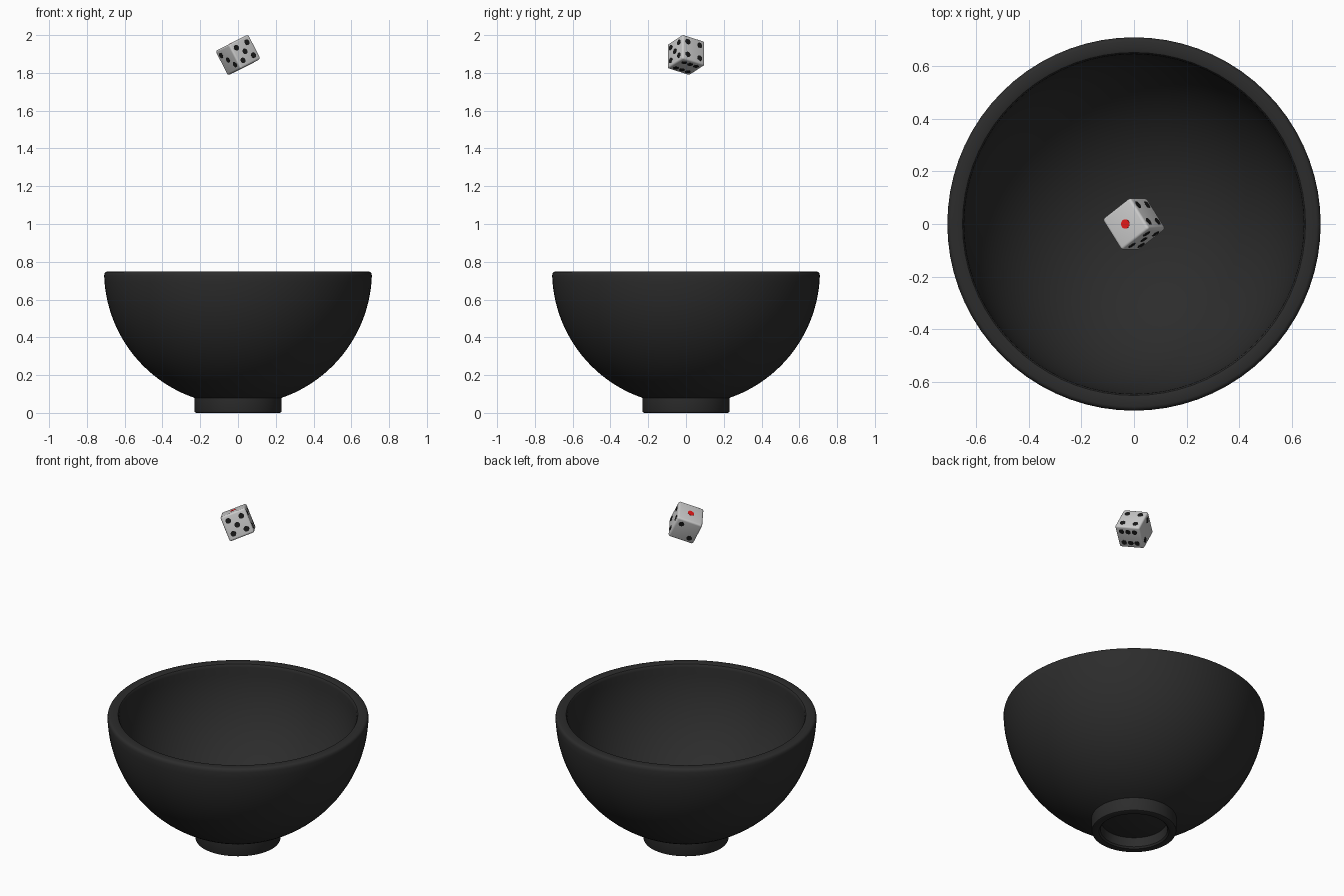
import bpy, bmesh
from math import sin, cos, pi, radians
from mathutils import Matrix, Vector

if "Cube" in bpy.data.objects:
    bpy.data.objects.remove(bpy.data.objects["Cube"])


def material(name, rgb):
    m = bpy.data.materials.new(name)
    m.diffuse_color = (*rgb, 1)
    m.use_nodes = True
    m.node_tree.nodes["Principled BSDF"].inputs["Base Color"].default_value = m.diffuse_color
    return m


def make_object(name, bm, mat, smooth=35):
    bmesh.ops.recalc_face_normals(bm, faces=bm.faces)
    me = bpy.data.meshes.new(name)
    bm.to_mesh(me)
    bm.free()
    ob = bpy.data.objects.new(name, me)
    bpy.context.collection.objects.link(ob)
    me.materials.append(mat)
    bpy.ops.object.select_all(action='DESELECT')
    ob.select_set(True)
    bpy.context.view_layer.objects.active = ob
    bpy.ops.object.shade_smooth_by_angle(angle=radians(smooth))
    return ob


def lathe(name, profile, mat, steps=72):
    bm = bmesh.new()
    vs = [bm.verts.new((r, 0, z)) for r, z in profile]
    es = [bm.edges.new(p) for p in zip(vs, vs[1:])]
    bmesh.ops.spin(bm, geom=vs + es, axis=(0, 0, 1), cent=(0, 0, 0),
                   angle=2 * pi, steps=steps)
    bmesh.ops.remove_doubles(bm, verts=bm.verts, dist=1e-4)
    return make_object(name, bm, mat)


def arc(radius, centre_z, start, end, n):
    """Points on a circle, angles measured from straight down."""
    angles = [radians(start + (end - start) * i / n) for i in range(n + 1)]
    return [(radius * sin(a), centre_z - radius * cos(a)) for a in angles]


black = material("bowl_black", (0.025, 0.025, 0.025))
white = material("die_white", (0.8, 0.8, 0.8))
pip_black = material("pip_black", (0.01, 0.01, 0.01))
pip_red = material("pip_red", (0.8, 0.01, 0.01))

# Bowl: recessed underside, foot ring, outer shell, rounded rim, inner shell
R, C = 0.709, 0.75
profile = arc(R, C, 0, 14.5, 4)
profile += [(0.182, 0.01), (0.19, 0.001), (0.196, 0), (0.221, 0), (0.228, 0.003),
            (0.231, 0.01)]
profile += arc(R, C, 19, 88.2, 24)
profile += [(0.706, 0.739), (0.701, 0.745), (0.693, 0.748), (0.66, 0.748),
            (0.651, 0.745), (0.646, 0.738)]
profile += arc(0.645, C, 88, 0, 26)
lathe("bowl", profile, black)

# Die body
size = 0.145
place = (Matrix.Translation((0, 0, 1.895)) @ Matrix.Rotation(radians(-27), 4, 'Y')
         @ Matrix.Rotation(radians(35), 4, 'Z'))
bm = bmesh.new()
bmesh.ops.create_cube(bm, size=size)
bmesh.ops.bevel(bm, geom=bm.edges[:], offset=0.011, segments=4, profile=0.5,
                affect='EDGES')
die = make_object("die", bm, white)
die.matrix_world = place

# Pips: each face has a normal, two in-face axes and a layout
X, Y, Z = Vector((1, 0, 0)), Vector((0, 1, 0)), Vector((0, 0, 1))
diagonal = [(1, 1), (-1, -1)]
corners = diagonal + [(1, -1), (-1, 1)]
faces = [
    (Z, X, Y, [(0, 0)]),
    (Y, X, Z, diagonal),
    (-X, Y, Z, diagonal + [(0, 0)]),
    (X, Y, Z, corners),
    (-Y, X, Z, corners + [(0, 0)]),
    (-Z, X, Y, corners + [(1, 0), (-1, 0)]),
]


def pips(name, chosen, radius, mat):
    bm = bmesh.new()
    for n, u, v, spots in chosen:
        for a, b in spots:
            pos = n * (size / 2 - 0.002) + (u * a + v * b) * 0.038
            turn = n.to_track_quat('Z', 'Y').to_matrix().to_4x4()
            bmesh.ops.create_cone(bm, cap_ends=True, segments=16, radius1=radius,
                                  radius2=radius, depth=0.006,
                                  matrix=Matrix.Translation(pos) @ turn)
    make_object(name, bm, mat).matrix_world = place


pips("red_pip", faces[:1], 0.018, pip_red)
pips("black_pips", faces[1:], 0.0155, pip_black)
